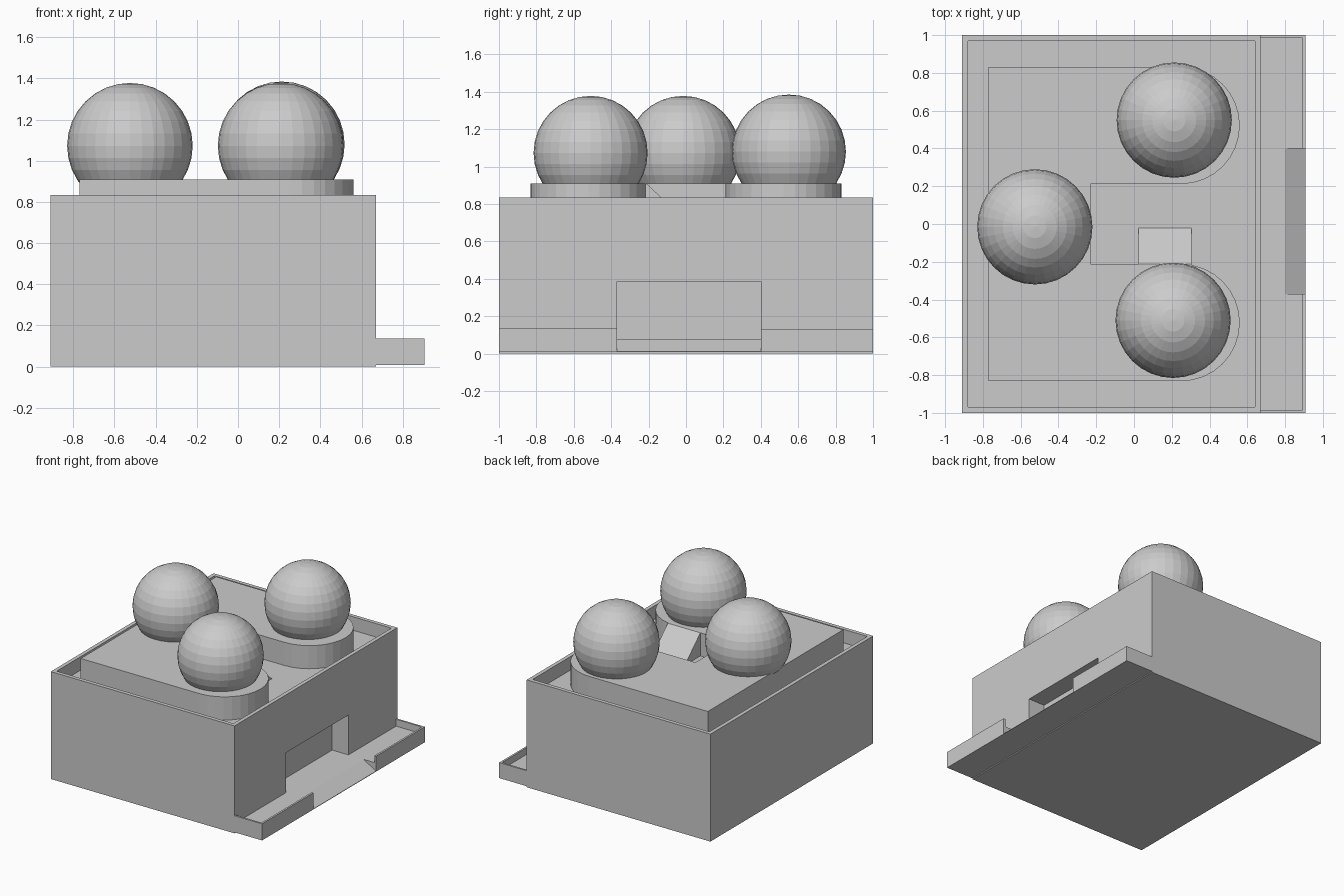
import bpy
import bmesh
import math
from mathutils import Vector

if "Cube" in bpy.data.objects:
    bpy.data.objects.remove(bpy.data.objects["Cube"])


def add_mesh(name, bm):
    bmesh.ops.recalc_face_normals(bm, faces=bm.faces)
    mesh = bpy.data.meshes.new(name)
    bm.to_mesh(mesh)
    bm.free()
    obj = bpy.data.objects.new(name, mesh)
    bpy.context.collection.objects.link(obj)
    return obj


def prism(name, points, direction):
    """Extrude a closed outline of 3D points along a direction."""
    bm = bmesh.new()
    face = bm.faces.new([bm.verts.new(p) for p in points])
    side = bmesh.ops.extrude_face_region(bm, geom=[face])
    verts = [v for v in side["geom"] if isinstance(v, bmesh.types.BMVert)]
    bmesh.ops.translate(bm, verts=verts, vec=Vector(direction))
    return add_mesh(name, bm)


def box(name, x0, x1, y0, y1, z0, z1):
    outline = [(x0, y0, z0), (x1, y0, z0), (x1, y1, z0), (x0, y1, z0)]
    return prism(name, outline, (0, 0, z1 - z0))


def cut(obj, cutter):
    cutter.hide_render = True
    cutter.hide_set(True)
    mod = obj.modifiers.new("cut", "BOOLEAN")
    mod.operation = "DIFFERENCE"
    mod.solver = "EXACT"
    mod.object = cutter


ROOF, FLOOR, BASE = 0.73, 0.075, 0.008
GATE_0, GATE_1 = -0.37, 0.40

# Main building with sunken roof and recessed doorway
building = box("building", -0.91, 0.67, -1, 1, 0, 0.835)
cut(building, box("roof_cutter", -0.88, 0.64, -0.97, 0.97, ROOF, 1.0))
cut(building, box("doorway_cutter", 0.53, 0.75, GATE_0, GATE_1, FLOOR, 0.385))

# U-shaped roof platform with two round-ended arms
arm_y, arm_r, arm_x = 0.522, 0.31, 0.25


def arm_end(cy):
    steps = 16
    return [(arm_x + arm_r * math.cos(a), cy + arm_r * math.sin(a), ROOF)
            for a in (math.pi * (i / steps - 0.5) for i in range(steps + 1))]


outline = [(-0.77, -0.832, ROOF)] + arm_end(-arm_y)
outline += [(-0.23, -0.212, ROOF), (-0.23, 0.212, ROOF)]
outline += arm_end(arm_y) + [(-0.77, 0.832, ROOF)]
prism("roof_platform", outline, (0, 0, 0.91 - ROOF))

# Small ramp inside the platform notch
prism("roof_ramp", [(0.025, -0.23, ROOF), (0.025, -0.02, ROOF),
                    (0.025, -0.212, 0.91), (0.025, -0.23, 0.91)], (0.28, 0, 0))

# Three domes
for name, pos in (("dome_left", (-0.525, -0.015, 1.073)),
                  ("dome_front", (0.207, -0.51, 1.073)),
                  ("dome_back", (0.213, 0.55, 1.08))):
    bm = bmesh.new()
    bmesh.ops.create_uvsphere(bm, u_segments=32, v_segments=16, radius=0.305)
    bmesh.ops.translate(bm, verts=bm.verts, vec=Vector(pos))
    add_mesh(name, bm)

# Forecourt: slabs either side, middle slab sloping down at the gate
for name, y0, y1, top in (("front", -1, GATE_0, 0.137), ("back", GATE_1, 1, 0.128)):
    court = box("forecourt_" + name, 0.67, 0.907, y0, y1, BASE, top)
    c0 = -0.985 if y0 < GATE_0 else y0 - 0.05
    c1 = 0.985 if y1 > GATE_1 else y1 + 0.05
    # low wall left standing around the slab
    cut(court, box("court_cutter_" + name, 0.66, 0.892, c0, c1, FLOOR, 0.3))
prism("gate_ramp", [(0.67, GATE_0, BASE), (0.907, GATE_0, BASE),
                    (0.907, GATE_0, 0.012), (0.80, GATE_0, FLOOR),
                    (0.67, GATE_0, FLOOR)], (0, GATE_1 - GATE_0, 0))
